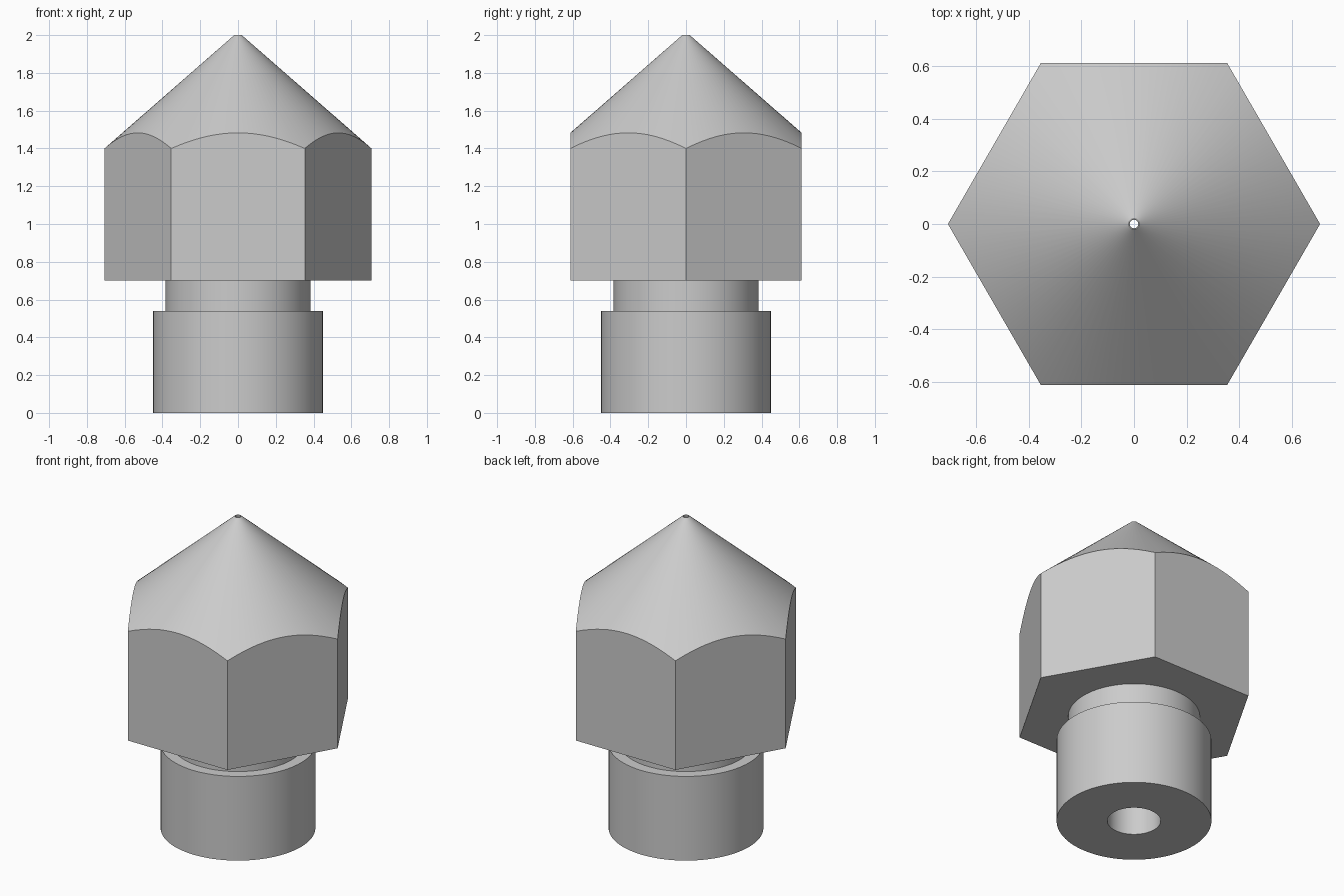
import bpy
import bmesh
from math import cos, sin, pi

SEGMENTS = 96
HEX_CORNER = 0.707       # centre to corner of the hexagon
HEX_FLAT = HEX_CORNER * cos(pi / 6)
TIP_R, TIP_Z = 0.02, 2.0
CONE_SLOPE = (TIP_Z - 1.4) / (HEX_CORNER - TIP_R)

if "Cube" in bpy.data.objects:
    bpy.data.objects.remove(bpy.data.objects["Cube"], do_unlink=True)

metal = bpy.data.materials.new("grey metal")
metal.use_nodes = True
GREY = (0.6, 0.6, 0.6, 1)
metal.diffuse_color = GREY
metal.node_tree.nodes["Principled BSDF"].inputs["Base Color"].default_value = GREY


def hex_radius(angle):
    """Distance from the axis to the hexagon, with corners on the x axis."""
    return HEX_FLAT / cos(angle % (pi / 3) - pi / 6)


def cone_height(radius):
    return TIP_Z - (radius - TIP_R) * CONE_SLOPE


def circle(radius, z):
    return lambda angle: (radius, z)


def hexagon(z):
    return lambda angle: (hex_radius(angle), z)


def chamfered_hexagon(angle):
    """Curved edge where the cone cuts the hexagon's sides."""
    r = hex_radius(angle)
    return r, cone_height(r)


def revolve(name, rings):
    """Join rings into a skin; outside rings run upwards, inside ones down."""
    bm = bmesh.new()
    loops = []
    for ring in rings:
        loop = []
        for i in range(SEGMENTS):
            a = 2 * pi * i / SEGMENTS
            r, z = ring(a)
            loop.append(bm.verts.new((r * cos(a), r * sin(a), z)))
        loops.append(loop)
    for low, high in zip(loops, loops[1:]):
        for i in range(SEGMENTS):
            j = (i + 1) % SEGMENTS
            bm.faces.new((low[i], low[j], high[j], high[i]))
    mesh = bpy.data.meshes.new(name)
    bm.to_mesh(mesh)
    bm.free()
    mesh.materials.append(metal)
    obj = bpy.data.objects.new(name, mesh)
    bpy.context.collection.objects.link(obj)
    bpy.ops.object.select_all(action="DESELECT")
    obj.select_set(True)
    bpy.context.view_layer.objects.active = obj
    bpy.ops.object.shade_smooth_by_angle(angle=pi / 7)
    return obj


BORE_R, HOLE_R = 0.155, 0.016
STEM_R, NECK_R = 0.45, 0.383
STEM_TOP, HEAD_BASE = 0.54, 0.7

# Stem with its bottom face and shoulder
revolve("stem", [circle(BORE_R, 0), circle(STEM_R, 0),
                 circle(STEM_R, STEM_TOP), circle(NECK_R, STEM_TOP)])

# Narrow neck under the head
revolve("neck", [circle(NECK_R, STEM_TOP), circle(NECK_R, HEAD_BASE)])

# Hexagonal head running into the conical tip
revolve("hex_head", [circle(NECK_R, HEAD_BASE), hexagon(HEAD_BASE),
                     chamfered_hexagon, circle(TIP_R, TIP_Z),
                     circle(HOLE_R, TIP_Z)])

# Inner bore, narrowing to the outlet hole
revolve("bore", [circle(HOLE_R, TIP_Z), circle(HOLE_R, 1.88),
                 circle(BORE_R, 1.7), circle(BORE_R, 0)])
